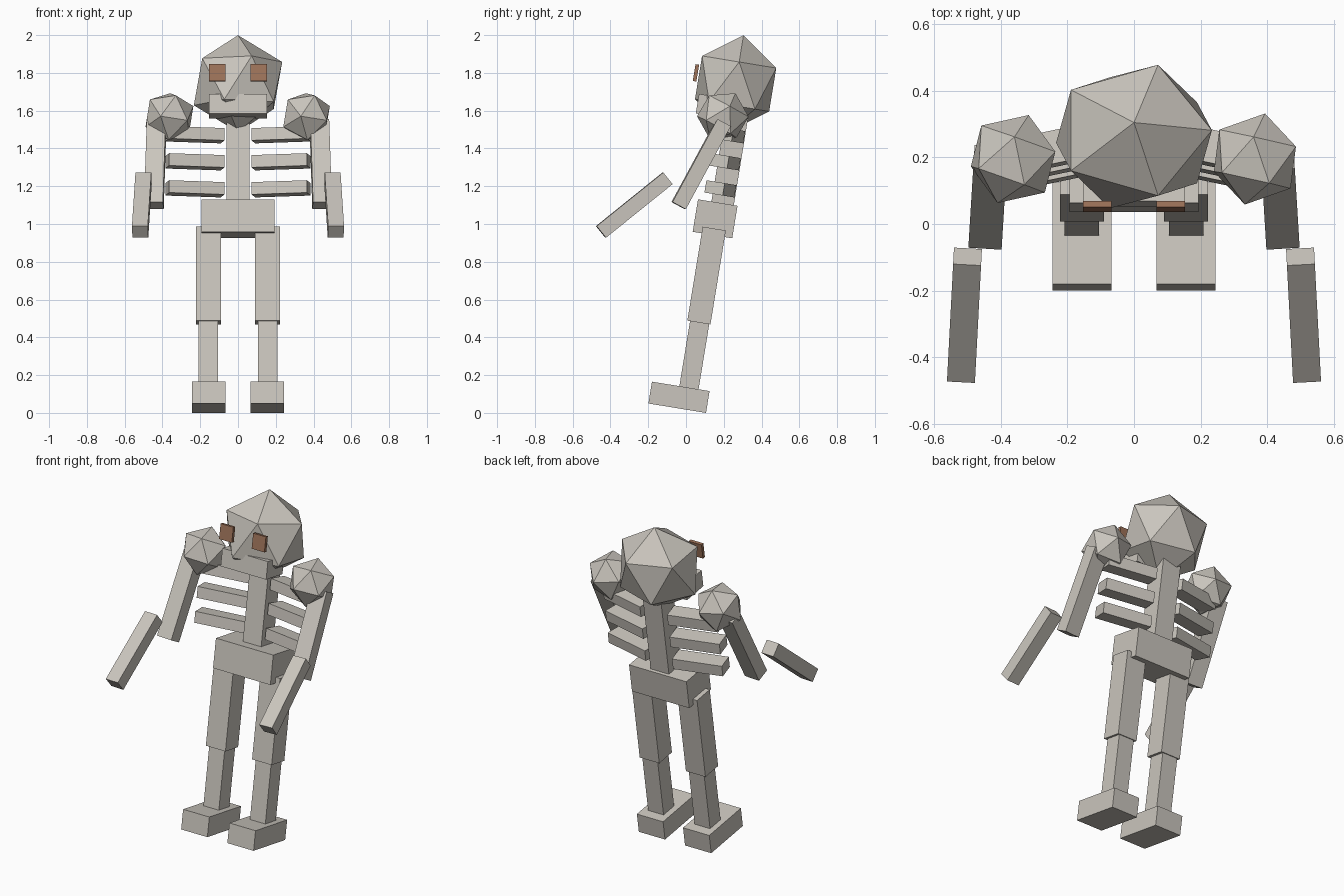
import bpy, bmesh
from math import radians
from mathutils import Matrix, Vector

if "Cube" in bpy.data.objects:
    bpy.data.objects.remove(bpy.data.objects["Cube"], do_unlink=True)


def make_material(name, rgb):
    mat = bpy.data.materials.new(name)
    mat.use_nodes = True
    mat.diffuse_color = (*rgb, 1)
    mat.node_tree.nodes["Principled BSDF"].inputs["Base Color"].default_value = (*rgb, 1)
    return mat


bone = make_material("bone", (0.59, 0.56, 0.51))
brown = make_material("eye_brown", (0.34, 0.17, 0.10))


def turn(tilt, yaw=0):
    """Lean about x, then turn about z."""
    return Matrix.Rotation(radians(yaw), 4, 'Z') @ Matrix.Rotation(radians(tilt), 4, 'X')


LEAN = turn(-9.3)


def solid(name, matrix, size, mat=bone, ball=False):
    bm = bmesh.new()
    if ball:
        bmesh.ops.create_icosphere(bm, subdivisions=1, radius=1)
    else:
        bmesh.ops.create_cube(bm, size=1)
    bmesh.ops.scale(bm, vec=size, verts=bm.verts)
    mesh = bpy.data.meshes.new(name)
    bm.to_mesh(mesh)
    bm.free()
    mesh.materials.append(mat)
    obj = bpy.data.objects.new(name, mesh)
    obj.matrix_world = matrix
    bpy.context.collection.objects.link(obj)
    return obj


def body_box(name, center, size, yaw=0, mat=bone):
    """Box placed in the frame of the backward-leaning body."""
    return solid(name, LEAN @ Matrix.Translation(center) @ turn(0, yaw), size, mat)


def posed(center, tilt, yaw):
    return Matrix.Translation(Vector(center)) @ turn(tilt, yaw)


# Trunk
body_box("pelvis", (0, -0.014, 1.039), (0.387, 0.212, 0.174))
body_box("spine", (0, 0.012, 1.36), (0.124, 0.12, 0.48))

# Head and jaw
solid("head", Matrix.Translation((0, 0.2626, 1.743)) @ LEAN, (0.2615, 0.234, 0.26), ball=True)
body_box("jaw", (0, -0.125, 1.625), (0.307, 0.16, 0.105))

for side, s in (("left", 1), ("right", -1)):
    # Eyes
    body_box(side + "_eye", (s * 0.11, -0.239, 1.785), (0.086, 0.019, 0.09), mat=brown)

    # Ribs sweep forward towards their outer ends
    for i in range(3):
        body_box(f"{side}_rib_{i + 1}", (s * 0.228, -0.012, 1.2 + i * 0.145),
                 (0.3, 0.1, 0.066), yaw=-12 * s)

    # Legs
    body_box(side + "_thigh", (s * 0.156, -0.01, 0.735), (0.132, 0.124, 0.504))
    body_box(side + "_shin", (s * 0.157, -0.006, 0.31), (0.104, 0.103, 0.38))
    body_box(side + "_foot", (s * 0.156, -0.05, 0.0755), (0.177, 0.309, 0.117))

    # Arms reach forward
    solid(side + "_shoulder", posed((s * 0.363, 0.195, 1.569), -28.5, 3.5 * s),
          (0.14, 0.14, 0.14), ball=True)
    solid(side + "_upper_arm", posed((s * 0.438, 0.08, 1.317), -28.5, 3.5 * s),
          (0.1, 0.08, 0.5))
    solid(side + "_forearm", posed((s * 0.509, -0.274, 1.1), -51.2, 3 * s),
          (0.084, 0.079, 0.453))
